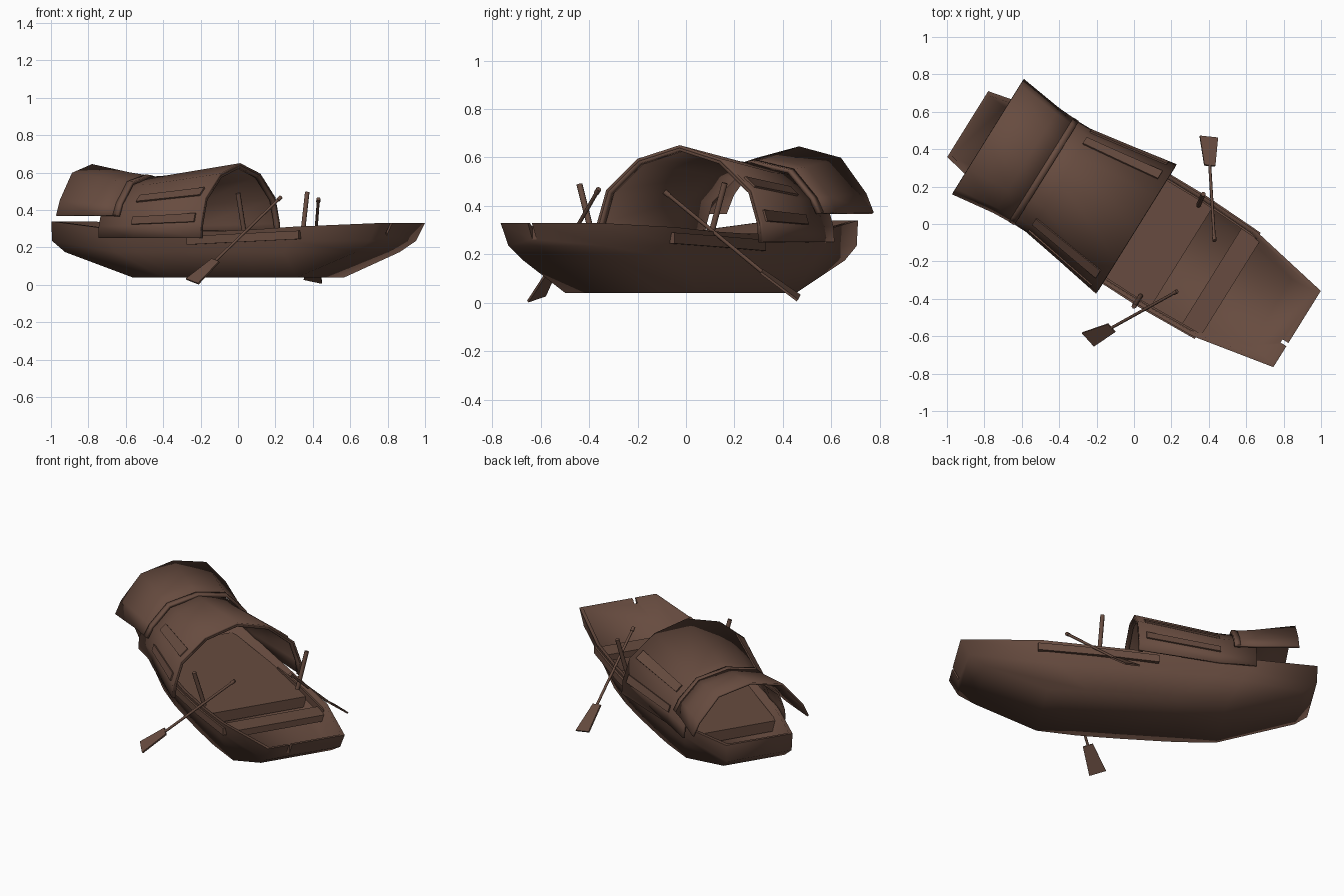
import bpy, bmesh, math
from mathutils import Matrix, Vector

if "Cube" in bpy.data.objects:
    bpy.data.objects.remove(bpy.data.objects["Cube"])

# The boat lies diagonally: local u runs stern to bow, v across
PLACE = Matrix.Rotation(math.radians(-31.9), 4, 'Z') @ Matrix.Translation((0, -0.016, 0))

wood = bpy.data.materials.new("brown wood")
wood.diffuse_color = (0.135, 0.071, 0.05, 1)
wood.use_nodes = True
wood.node_tree.nodes["Principled BSDF"].inputs["Base Color"].default_value = wood.diffuse_color


def finish(name, bm, place=True, smooth=None, thick=0, offset=0):
    if place:
        bm.transform(PLACE)
    me = bpy.data.meshes.new(name)
    bm.to_mesh(me)
    bm.free()
    me.materials.append(wood)
    ob = bpy.data.objects.new(name, me)
    bpy.context.collection.objects.link(ob)
    if thick:
        m = ob.modifiers.new("thickness", 'SOLIDIFY')
        m.thickness, m.offset = thick, offset
    if smooth:
        bpy.ops.object.select_all(action='DESELECT')
        ob.select_set(True)
        bpy.context.view_layer.objects.active = ob
        bpy.ops.object.shade_smooth_by_angle(angle=math.radians(smooth))
    return ob


def loft(name, rings, closed=False, caps=False, **kw):
    bm = bmesh.new()
    rows = [[bm.verts.new(p) for p in r] for r in rings]
    n = len(rows[0])
    for a, b in zip(rows, rows[1:]):
        for i in range(n if closed else n - 1):
            j = (i + 1) % n
            bm.faces.new((a[i], a[j], b[j], b[i]))
    if caps:
        bm.faces.new(rows[0])
        bm.faces.new(rows[-1])
    bmesh.ops.recalc_face_normals(bm, faces=bm.faces[:])
    return finish(name, bm, **kw)


def box(name, u0, u1, v0, v1, z0, z1):
    ring = lambda z: [(u0, v0, z), (u1, v0, z), (u1, v1, z), (u0, v1, z)]
    return loft(name, [ring(z0), ring(z1)], closed=True, caps=True)


def rod(name, a, b, r, sides=8):
    a, b = Vector(a), Vector(b)
    rot = (b - a).to_track_quat('Z', 'Y').to_matrix().to_4x4()
    bm = bmesh.new()
    bmesh.ops.create_cone(bm, cap_ends=True, segments=sides, radius1=r, radius2=r,
                          depth=(b - a).length, matrix=Matrix.Translation((a + b) / 2) @ rot)
    return finish(name, bm, place=False, smooth=50)


def lerp_table(table, u):
    for a, b in zip(table, table[1:]):
        if u <= b[0]:
            t = (u - a[0]) / (b[0] - a[0])
            return [p + (q - p) * t for p, q in zip(a, b)]
    return table[-1]


# Rim: position, half width, height
RIM = [(-1.037, .207, .34), (-.62, .3, .30), (-.45, .318, .292), (.03, .338, .285),
       (.3, .338, .295), (.58, .328, .312), (1.037, .24, .33)]


def ring(u0, u1, wscale, z=None, inset=0, base=0):
    """Closed outline of the hull, the rim squeezed between u0 and u1."""
    pts = []
    for u, w, rz in RIM:
        k = u0 + (u + 1.037) / 2.074 * (u1 - u0)
        pts.append((k, base + w * wscale - inset, rz if z is None else z))
    return pts + [(u, -v, z) for u, v, z in reversed(pts)]


# Hull: bottom, chines, rim, inner walls and floor
hull = loft("hull", [ring(-.51, .53, .25, .04, base=.18), ring(-.96, .89, .92, .175),
                     ring(-1.035, .985, .975, .235), ring(-1.037, 1.037, 1),
                     ring(-1.02, 1.02, 1, inset=.018), ring(-.92, .87, .88, .18)],
            closed=True, caps=True, smooth=82)

# Narrow slot in the bow rim
slot = box("slot_cutter", 1.0, 1.1, -.108, -.088, .26, .4)
slot.hide_render = True
slot.hide_viewport = True
cut = hull.modifiers.new("bow slot", 'BOOLEAN')
cut.operation, cut.object, cut.solver = 'DIFFERENCE', slot, 'EXACT'


# Deck and cross planks inside the hull
def plank(name, u0, u1, z, thick):
    rows = []
    for u in (u0, .5 * (u0 + u1), u1):
        w = lerp_table(RIM, u)[1] - .025
        rows.append([(u, -w, z), (u, w, z), (u, w - .02, z - thick), (u, .02 - w, z - thick)])
    loft(name, rows, closed=True, caps=True)


plank("cabin_deck", -.66, .31, .25, .065)
plank("front_thwart", .5, .62, .27, .04)

# Canopies: profiles as (share of half width, share of height)
MAIN = [(1, 0), (.985, .2), (.875, .54), (.5, .86), (0, 1)]
AFT = [(1, 0), (.9, .29), (.56, .83), (0, 1)]
# Stations: position, half width, bottom, top
MAIN_ST = [(-.67, .315, .25, .565), (-.45, .32, .25, .578), (.025, .402, .25, .645)]
AFT_ST = [(-.91, .358, .37, .64), (-.67, .326, .37, .595), (-.55, .32, .37, .578)]


def arch(st, prof, grow=0):
    u, w, lo, hi = st
    half = [((w + grow) * a, lo + (hi + grow - lo) * b) for a, b in prof]
    pts = half + [(-v, z) for v, z in reversed(half[:-1])]
    return [(u, v, z) for v, z in pts]


def canopy(name, stations, prof, grow=0, thick=.012):
    return loft(name, [arch(s, prof, grow) for s in stations], thick=thick, smooth=60)


canopy("main_canopy", MAIN_ST, MAIN)
canopy("aft_canopy", AFT_ST, AFT)
# Hoops under the joint and the open front
canopy("joint_hoop", [(-.575, .32, .37, .581), (-.54, .32, .37, .579)], AFT, 0, .018)
canopy("front_hoop", [lerp_table(MAIN_ST, .0), MAIN_ST[-1]], MAIN, -.007, .022)


# Slats along the canopy sides
def slat(name, side, s0, s1, seg):
    rows = []
    for u in (-.46, -.23, -.02):
        st = lerp_table(MAIN_ST, u)
        half = arch(st, MAIN)
        a, b = Vector(half[seg]), Vector(half[seg + 1])
        out = Vector((0, b.z - a.z, a.y - b.y)).normalized() * .008
        rows.append([(p.x, side * p.y, p.z) for p in (a.lerp(b, s0) + out, a.lerp(b, s1) + out)])
    loft(name, rows, thick=.012)


for side, word in ((1, "left"), (-1, "right")):
    slat(word + "_lower_slat", side, .05, .4, 1)
    slat(word + "_upper_slat", side, .1, .42, 2)
    # Rubbing plank on the hull side
    rows = []
    for u in (-.1, .25, .6):
        w = lerp_table(RIM, u)[1]
        z = .215 + .03 * (u + .1) / .7
        rows.append([(u, side * (w - .03), z), (u, side * (w + .01), z),
                     (u, side * (w + .01), z + .045), (u, side * (w - .03), z + .045)])
    loft(word + "_side_plank", rows, closed=True, caps=True)


# Oars with flat tapered blades, and their posts
def oar(name, handle, neck, tip, across, post_top, post_base):
    handle, neck, tip = Vector(handle), Vector(neck), Vector(tip)
    rod(name + "_shaft", handle, neck, .008)
    rod(name + "_grip", handle, handle.lerp(neck, .05), .011)
    across = Vector(across).normalized()
    loft(name + "_blade", [[neck - across * .03, neck + across * .03],
                           [tip - across * .05, tip + across * .05]], place=False, thick=.01)
    rod(name + "_post", post_base, post_top, .013)


oar("right_oar", (.23, -.36, .47), (-.12, -.555, .13), (-.245, -.617, .018),
    (.65, -.72, -.25), (.0, -.44, .49), (.035, -.385, .27))
oar("left_oar", (.43, -.09, .46), (.405, .312, .13), (.40, .465, .02),
    (.95, -.1, -.2), (.37, .16, .495), (.345, .10, .27))
